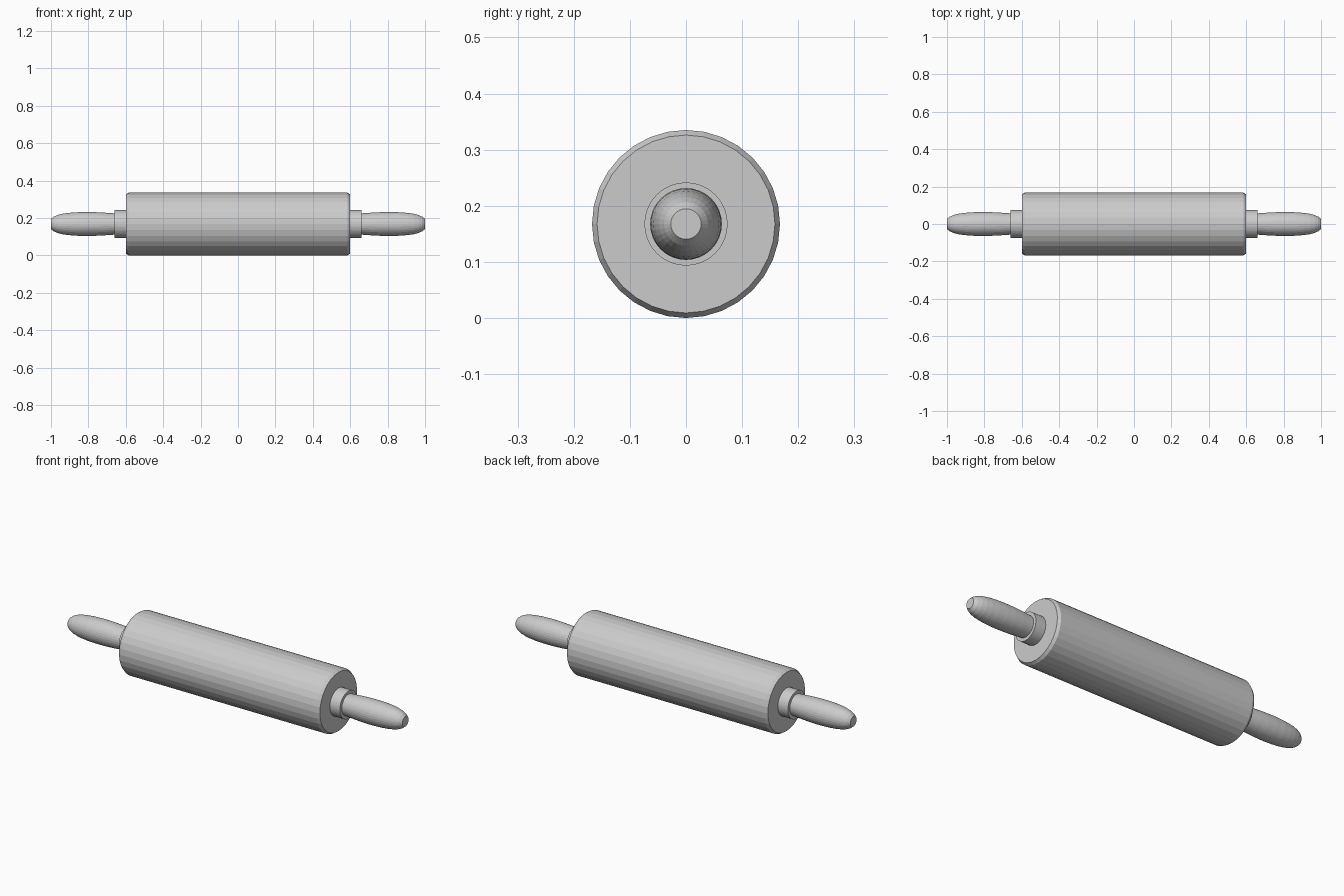
import bpy, bmesh, math

if "Cube" in bpy.data.objects:
    bpy.data.objects.remove(bpy.data.objects["Cube"])

R = 0.1675  # barrel radius, also the axis height


def lathe(name, profile, sides=32, side=1):
    """Revolve (x, radius) points about the x axis and cap both ends."""
    bm = bmesh.new()
    rings = []
    for x, r in profile:
        rings.append([bm.verts.new((side * x,
                                    r * math.sin(2 * math.pi * i / sides),
                                    r * math.cos(2 * math.pi * i / sides)))
                      for i in range(sides)])
    for a, b in zip(rings, rings[1:]):
        for i in range(sides):
            j = (i + 1) % sides
            bm.faces.new((a[i], a[j], b[j], b[i]))
    bm.faces.new(rings[0])
    bm.faces.new(rings[-1])
    bmesh.ops.recalc_face_normals(bm, faces=bm.faces)
    mesh = bpy.data.meshes.new(name)
    bm.to_mesh(mesh)
    bm.free()
    obj = bpy.data.objects.new(name, mesh)
    obj.location.z = R
    bpy.context.collection.objects.link(obj)
    return obj


# Barrel with chamfered rims
lathe("barrel", [(-0.6, R - 0.009), (-0.585, R), (0.585, R), (0.6, R - 0.009)])

# Handle outline, from inside the collar to the blunt tip
handle = [(0.64, 0.056), (0.68, 0.058), (0.72, 0.061), (0.77, 0.0635),
          (0.82, 0.064), (0.87, 0.0625), (0.91, 0.059), (0.94, 0.0545),
          (0.965, 0.048), (0.985, 0.039), (1.0, 0.027)]

# Collar and handle at each end
for side, label in ((-1, "left"), (1, "right")):
    lathe(label + "_collar", [(0.59, 0.074), (0.66, 0.074)], 48, side)
    lathe(label + "_handle", handle, 32, side)
